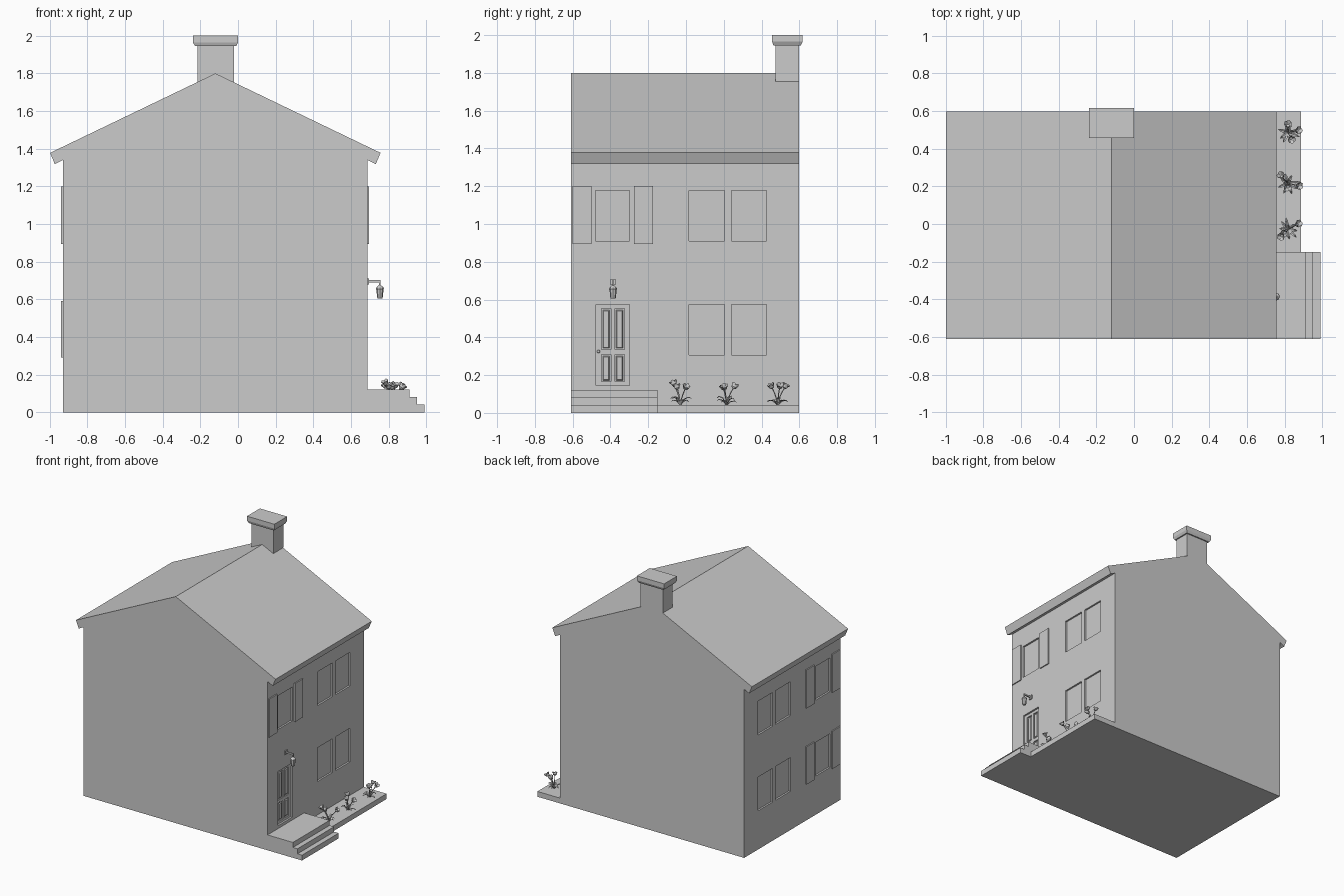
import bpy, bmesh, math, random
from mathutils import Vector, Matrix

if "Cube" in bpy.data.objects:
    bpy.data.objects.remove(bpy.data.objects["Cube"])

random.seed(4)
Y0, Y1 = -0.61, 0.598            # front and back gable planes
XL, XR = -0.93, 0.687            # long walls


def finish(name, bm):
    bmesh.ops.recalc_face_normals(bm, faces=bm.faces)
    me = bpy.data.meshes.new(name)
    bm.to_mesh(me)
    bm.free()
    ob = bpy.data.objects.new(name, me)
    bpy.context.collection.objects.link(ob)
    return ob


def add_box(bm, x0, x1, y0, y1, z0, z1):
    m = Matrix.Translation(((x0 + x1) / 2, (y0 + y1) / 2, (z0 + z1) / 2))
    return bmesh.ops.create_cube(bm, size=1, matrix=m @ Matrix.Diagonal((x1 - x0, y1 - y0, z1 - z0, 1)))


def boxes(name, items):
    bm = bmesh.new()
    for b in items:
        add_box(bm, *b)
    return finish(name, bm)


def prism(name, profile, y0, y1):
    bm = bmesh.new()
    f = bm.faces.new([bm.verts.new((x, y0, z)) for x, z in profile])
    r = bmesh.ops.extrude_face_region(bm, geom=[f])
    bmesh.ops.translate(bm, vec=(0, y1 - y0, 0), verts=[v for v in r['geom'] if isinstance(v, bmesh.types.BMVert)])
    return finish(name, bm)


def cut(ob, cutter):
    mod = ob.modifiers.new("cut", 'BOOLEAN')
    mod.operation, mod.solver, mod.object = 'DIFFERENCE', 'EXACT', cutter
    bpy.context.view_layer.update()
    dg = bpy.context.evaluated_depsgraph_get()
    me = bpy.data.meshes.new_from_object(ob.evaluated_get(dg))
    ob.modifiers.clear()
    ob.data = me
    bpy.data.objects.remove(cutter)


def loft(bm, rings, cap=True):
    vs = [[bm.verts.new(p) for p in r] for r in rings]
    n = len(vs[0])
    for a, b in zip(vs, vs[1:]):
        for i in range(n):
            bm.faces.new((a[i], a[(i + 1) % n], b[(i + 1) % n], b[i]))
    if cap:
        bm.faces.new(vs[0])
        bm.faces.new(vs[-1])


def rect(x0, x1, y0, y1, z):
    return [(x0, y0, z), (x1, y0, z), (x1, y1, z), (x0, y1, z)]


# House body and gable roof as one profile
house = prism("house", [(XL, 0), (XR, 0), (XR, 1.34), (0.732, 1.318), (0.757, 1.378), (-0.12, 1.8),
                        (-0.998, 1.378), (-0.973, 1.318), (XL, 1.34)], Y0, Y1)

# Recessed windows on both long walls, and the doorway
pair = [(0.015, 0.205), (0.24, 0.425)]
single = (-0.48, -0.298)
rows = [(0.91, 1.178), (0.307, 0.575)]
D = 0.014
holes = []
for z0, z1 in rows:
    for y0, y1 in pair + [single]:
        holes.append((XL - 0.05, XL + D, y0, y1, z0, z1))
        if (y0, y1) != single or z0 > 0.5:
            holes.append((XR - D, XR + 0.05, y0, y1, z0, z1))
holes.append((XR - D, XR + 0.05, -0.477, -0.298, 0.145, 0.575))
cut(house, boxes("opening_cutter", holes))

# Door panels: sunk frame with a raised bevelled field
XD = XR - D
panels = [(y0, y1, z0, z1) for y0, y1 in ((-0.448, -0.397), (-0.377, -0.326))
          for z0, z1 in ((0.165, 0.308), (0.335, 0.552))]
cut(house, boxes("panel_cutter", [(XD - 0.01, XD + 0.005, *p) for p in panels]))
bm = bmesh.new()
for y0, y1, z0, z1 in panels:
    loft(bm, [[(x, y0 + i, z0 + i), (x, y1 - i, z0 + i), (x, y1 - i, z1 - i), (x, y0 + i, z1 - i)]
              for x, i in ((XD - 0.011, 0.007), (XD - 0.002, 0.012))])
finish("door_panels", bm)
bm = bmesh.new()
bmesh.ops.create_uvsphere(bm, u_segments=10, v_segments=6, radius=0.008,
                          matrix=Matrix.Translation((XD + 0.007, -0.463, 0.325)))
finish("door_knob", bm)

# Shutters beside the single windows
items = []
for y0, y1 in ((-0.6, -0.5), (-0.275, -0.175)):
    items.append((XR - 0.002, XR + 0.009, y0, y1, 0.895, 1.2))
    for z0, z1 in ((0.895, 1.2), (0.29, 0.59)):
        items.append((XL - 0.009, XL + 0.002, y0, y1, z0, z1))
boxes("shutters", items)

# Chimney stack with flared cap
bm = bmesh.new()
loft(bm, [rect(-0.216, -0.02, 0.475, Y1, 1.755), rect(-0.216, -0.02, 0.475, Y1, 1.945),
          rect(-0.228, -0.01, 0.463, 0.608, 1.945),
          rect(-0.24, 0.0, 0.456, 0.617, 1.965), rect(-0.24, 0.0, 0.456, 0.617, 2.0)])
finish("chimney", bm)

# Entrance steps and flower bed
prism("steps", [(XR, 0), (0.99, 0), (0.99, 0.042), (0.95, 0.042), (0.95, 0.082),
                (0.91, 0.082), (0.91, 0.122), (XR, 0.122)], Y0, -0.15)
boxes("flower_bed", [(XR, 0.888, -0.15, Y1, 0, 0.042)])

# Wall lamp: plate, arm, hook and lantern
YL = -0.386
boxes("lamp_bracket", [(XR, XR + 0.008, YL - 0.014, YL + 0.014, 0.678, 0.71),
                       (XR, 0.758, YL - 0.005, YL + 0.005, 0.69, 0.702),
                       (0.75, 0.758, YL - 0.004, YL + 0.004, 0.665, 0.7)])
bm = bmesh.new()
loft(bm, [[(0.754 + r * math.cos(math.tau * i / 8), YL + r * math.sin(math.tau * i / 8), z) for i in range(8)]
          for z, r in ((0.605, 0.013), (0.612, 0.015), (0.652, 0.019), (0.655, 0.021), (0.663, 0.019), (0.675, 0.006))])
finish("lamp_lantern", bm)


# Flower clumps: curved stems, cup-shaped blooms and bent leaves
def ring(c, d, r, n, wave=0.0):
    q = Vector(d).to_track_quat('Z', 'Y')
    return [c + q @ Vector((r * math.cos(math.tau * i / n), r * math.sin(math.tau * i / n),
                            wave if i % 2 else -wave)) for i in range(n)]


def bloom(bm, base, head):
    flat = Vector((head.x - base.x, head.y - base.y, 0))
    pts = [base + flat * t ** 1.6 + Vector((0, 0, (head.z - base.z) * t)) for t in (0, 0.35, 0.7, 1)]
    d = (pts[-1] - pts[-2]).normalized()
    loft(bm, [ring(p, d, 0.0028, 5) for p in pts])
    # outer cup and inner lining in one shell
    loft(bm, [ring(pts[-1] + d * h, d, r, 10, w) for h, r, w in
              ((-0.002, 0.004, 0), (0.005, 0.013, 0), (0.016, 0.016, 0), (0.025, 0.021, 0.004),
               (0.015, 0.013, 0), (0.006, 0.008, 0))])


def leaf(bm, base, ang, length, height):
    out = Vector((math.cos(ang), math.sin(ang), 0))
    side = Vector((-out.y, out.x, 0))
    prev = None
    for t, w, z in ((0.05, 0.004, 0), (0.4, 0.009, 0.8), (0.75, 0.007, 1.0), (1, 0.0008, 0.75)):
        c = base + out * length * t + Vector((0, 0, height * z))
        row = [bm.verts.new(p) for p in (c - side * w + Vector((0, 0, w * 0.5)), c, c + side * w + Vector((0, 0, w * 0.5)))]
        if prev:
            for i in (0, 1):
                bm.faces.new((prev[i], prev[i + 1], row[i + 1], row[i]))
        prev = row


clumps = [(-0.03, [(-0.03, -0.03, 0.145), (-0.015, -0.015, 0.125), (0.045, 0.025, 0.125)]),
          (0.215, [(-0.03, 0.035, 0.13), (0.0, -0.015, 0.122), (0.048, -0.01, 0.125)]),
          (0.485, [(0.0, 0.035, 0.13), (0.015, -0.028, 0.13), (0.045, 0.01, 0.13)])]
for k, (y, heads) in enumerate(clumps):
    bm = bmesh.new()
    base = Vector((0.818, y, 0.04))
    for h in heads:
        bloom(bm, base, Vector((base.x + h[0], y + h[1], h[2])))
    for i in range(8):
        leaf(bm, base, math.tau * i / 8 + k + random.uniform(-0.2, 0.2),
             random.uniform(0.045, 0.068), random.uniform(0.015, 0.05))
    finish(f"flower_clump_{k + 1}", bm)
